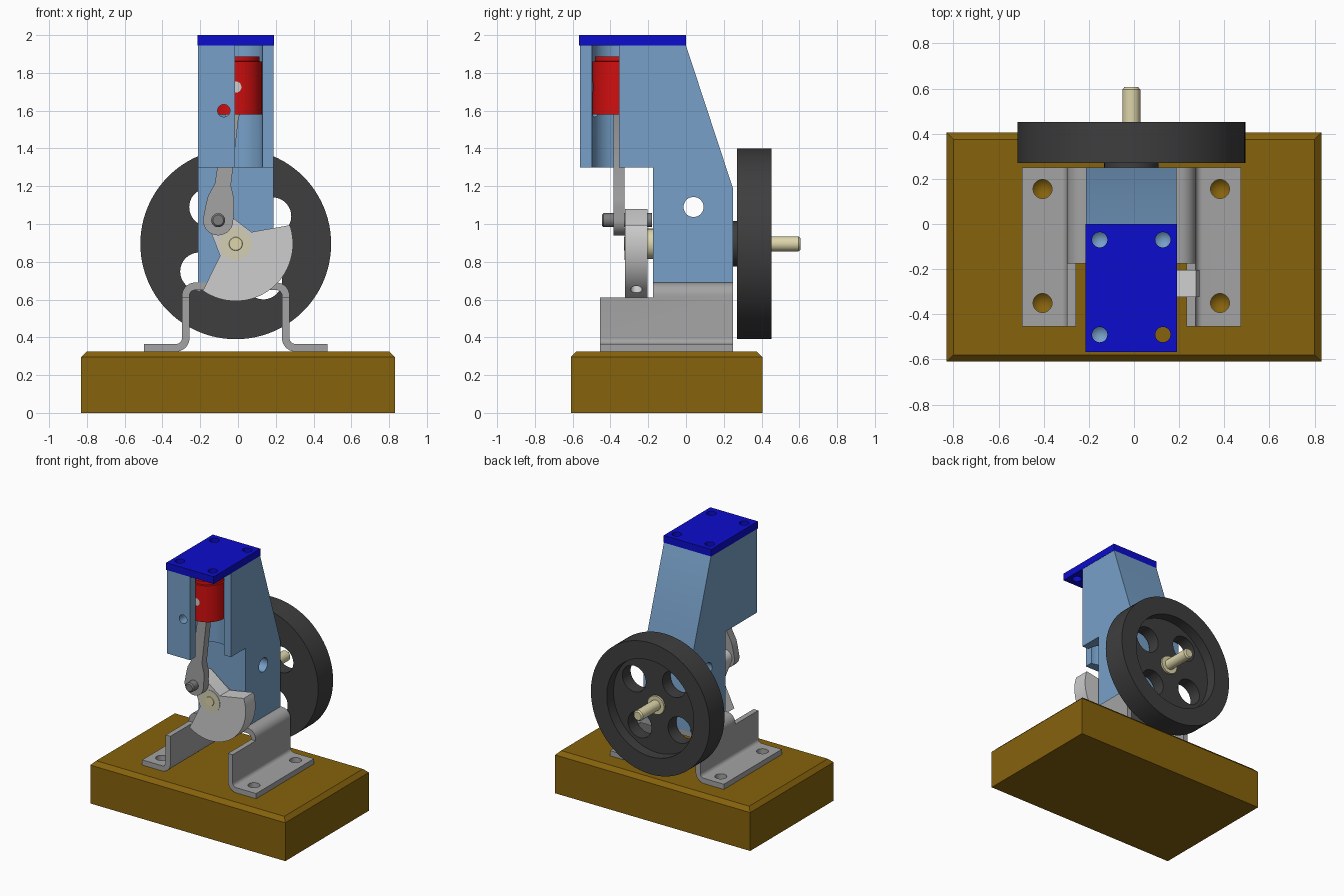
import bpy, bmesh, math
from mathutils import Vector

if "Cube" in bpy.data.objects:
    bpy.data.objects.remove(bpy.data.objects["Cube"])

CX, CZ = -0.012, 0.895          # shared centre line and shaft height
BORE_Y = -0.355


def material(name, rgb):
    m = bpy.data.materials.new(name)
    lin = [((c / 255 + 0.055) / 1.055) ** 2.4 if c > 10 else c / 255 / 12.92 for c in rgb]
    m.diffuse_color = (*lin, 1)
    m.use_nodes = True
    m.node_tree.nodes["Principled BSDF"].inputs["Base Color"].default_value = m.diffuse_color
    return m


WOOD = material("wood brown", (134, 98, 12))
STEEL_BLUE = material("steel blue", (119, 160, 200))
DEEP_BLUE = material("deep blue", (12, 12, 205))
RED = material("red", (210, 14, 14))
GREY = material("mid grey", (163, 163, 163))
PALE = material("pale grey", (205, 205, 205))
DARK = material("pin grey", (125, 125, 125))
BLACK = material("wheel charcoal", (62, 62, 62))
CREAM = material("cream", (222, 213, 170))
TINT = material("pale straw", (212, 207, 178))


def finish(name, bm, mat):
    bmesh.ops.remove_doubles(bm, verts=bm.verts, dist=1e-5)
    bmesh.ops.recalc_face_normals(bm, faces=bm.faces)
    me = bpy.data.meshes.new(name)
    bm.to_mesh(me)
    bm.free()
    ob = bpy.data.objects.new(name, me)
    bpy.context.collection.objects.link(ob)
    if mat:
        me.materials.append(mat)
    return ob


def prism(name, pts, axis, lo, hi, mat=None):
    """Extrude a 2D outline along an axis."""
    place = {'x': lambda a, b, h: (h, a, b),
             'y': lambda a, b, h: (a, h, b),
             'z': lambda a, b, h: (a, b, h)}[axis]
    bm = bmesh.new()
    rings = [[bm.verts.new(place(a, b, h)) for a, b in pts] for h in (lo, hi)]
    n = len(pts)
    for r in rings:
        bm.faces.new(r)
    for i in range(n):
        j = (i + 1) % n
        bm.faces.new((rings[0][i], rings[0][j], rings[1][j], rings[1][i]))
    return finish(name, bm, mat)


def arc(cx, cy, r, a0, a1, n=8):
    return [(cx + r * math.cos(math.radians(a0 + (a1 - a0) * i / n)),
             cy + r * math.sin(math.radians(a0 + (a1 - a0) * i / n))) for i in range(n + 1)]


def rod(name, c, r, axis, lo, hi, mat=None, n=48):
    return prism(name, arc(c[0], c[1], r, 0, 360, n)[:-1], axis, lo, hi, mat)


def box(name, x, y, z, mat=None):
    return prism(name, [(x[0], y[0]), (x[1], y[0]), (x[1], y[1]), (x[0], y[1])],
                 'z', z[0], z[1], mat)


def lathe(name, prof, centre, axis, mat, n=64):
    """Spin (radius, height) points about an axis; radius 0 closes the ends."""
    bm = bmesh.new()
    rings = []
    for r, h in prof:
        ring = []
        for i in range(n if r else 1):
            t = 2 * math.pi * i / n
            a, b = centre[0] + r * math.cos(t), centre[1] + r * math.sin(t)
            ring.append(bm.verts.new((a, h, b) if axis == 'y' else (a, b, h)))
        rings.append(ring)
    for p, q in zip(rings, rings[1:]):
        for i in range(n):
            j = (i + 1) % n
            f = [p[i % len(p)], p[j % len(p)], q[j % len(q)], q[i % len(q)]]
            bm.faces.new(list(dict.fromkeys(f)))
    return finish(name, bm, mat)


def cut(ob, *cutters):
    bpy.context.view_layer.objects.active = ob
    for c in cutters:
        m = ob.modifiers.new("cut", 'BOOLEAN')
        m.operation, m.solver, m.object = 'DIFFERENCE', 'EXACT', c
        bpy.ops.object.modifier_apply(modifier=m.name)
        bpy.data.objects.remove(c)


def along(pts, origin, degrees):
    """Turn local (u, v) points so that u runs along the given angle."""
    a = math.radians(degrees)
    return [(origin[0] + u * math.cos(a) - v * math.sin(a),
             origin[1] + u * math.sin(a) + v * math.cos(a)) for u, v in pts]


# Wooden base with chamfered top edge
base = box("wooden_base", (-0.83, 0.83), (-0.61, 0.405), (0, 0.325), WOOD)
bm = bmesh.new()
bm.from_mesh(base.data)
top = [e for e in bm.edges if all(v.co.z > 0.3 for v in e.verts)]
bmesh.ops.bevel(bm, geom=top, offset=0.03, segments=1, affect='EDGES')
bm.to_mesh(base.data)
bm.free()

# Folded mounting bracket, one hat section with its front web cut away
half = (arc(0.215, 0.62, 0.07, 90, 0) + arc(0.315, 0.395, 0.03, 180, 270)
        + [(0.485, 0.365), (0.485, 0.325)]
        + arc(0.315, 0.395, 0.07, 270, 180) + arc(0.215, 0.62, 0.03, 0, 90))
outline = [(CX + x, z) for x, z in half] + [(CX - x, z) for x, z in reversed(half)]
bracket = prism("mounting_bracket", outline, 'y', -0.455, 0.25, GREY)
cut(bracket, box("c", (-1, 1), (-1, -0.175), (0.61, 1)))

# Screw holes through the feet into the wood
for sx in (-1, 1):
    for y in (-0.35, 0.155):
        p = (CX + sx * 0.393, y)
        cut(bracket, rod("c", p, 0.042, 'z', 0.25, 0.5, n=32))
        cut(base, lathe("c", [(0, 0.14), (0.042, 0.18), (0.042, 0.4), (0, 0.4)], p, 'z', None, 32))

# Engine tower with cylinder bore, quarter cutaway and cross hole
tower = prism("engine_tower", [(-0.175, 0.69), (0.25, 0.69), (0.25, 1.185), (0, 1.945),
                               (-0.56, 1.945), (-0.56, 1.3), (-0.175, 1.3)],
              'x', CX - 0.2, CX + 0.2, STEEL_BLUE)
cut(tower,
    rod("c", (CX, BORE_Y), 0.143, 'z', 1.2, 2.1, n=64),
    box("c", (-0.015, 0.5), (-0.8, BORE_Y), (1.1, 2.2)),
    rod("c", (0.04, 1.09), 0.053, 'x', -0.5, 0.5),
    rod("c", (-0.075, 1.6), 0.033, 'y', -0.8, BORE_Y, n=32))

# Cylinder head plate with bolt holes running down into the tower
head = box("cylinder_head", (CX - 0.202, CX + 0.202), (-0.567, 0), (1.945, 2.0), DEEP_BLUE)
for sx in (-1, 1):
    for y in (-0.49, -0.07):
        p = (CX + sx * 0.14, y)
        cut(head, rod("c", p, 0.034, 'z', 1.8, 2.2, n=32))
        if sx < 0 or y > -0.3:
            cut(tower, lathe("c", [(0, 1.79), (0.034, 1.82), (0.034, 2.1), (0, 2.1)], p, 'z', None, 32))

# Hollow piston and wrist pin
piston = lathe("piston", [(0, 1.58), (0.14, 1.58), (0.14, 1.86), (0.127, 1.862),
                          (0.127, 1.887), (0, 1.887)], (CX, BORE_Y), 'z', RED)
cut(piston, rod("c", (CX, BORE_Y), 0.115, 'z', 1.5, 1.81))
rod("wrist_pin", (CX, 1.725), 0.03, 'y', -0.492, -0.22, PALE, 32)
cut(piston, rod("c", (CX, 1.725), 0.03, 'y', -0.6, -0.1, n=32))

# Connecting rod from crank pin to wrist pin
PIN = (-0.105, 1.02)
d = Vector((CX - PIN[0], 1.725 - PIN[1]))
side = [(0.08, 0.075), (0.12, 0.07), (0.19, 0.043), (0.55, 0.036)]
shape = (arc(0, 0, 0.08, 80, 280, 24) + [(u, -v) for u, v in side]
         + arc(d.length, 0, 0.07, -120, 120, 20) + side[::-1])
prism("connecting_rod", along(shape, PIN, math.degrees(math.atan2(d.y, d.x))),
      'y', -0.385, -0.325, GREY)

# Crank pin
lathe("crank_pin", [(0, -0.445), (0.028, -0.445), (0.037, -0.436), (0.037, -0.18), (0, -0.18)],
      PIN, 'y', DARK, 32)

# Counterweighted crank with radial set screw hole
shape = (arc(0.157, 0, 0.06, -60, 60, 12) + [(0, 0.104)]
         + arc(0, 0, 0.303, 108, 252, 48) + [(0, -0.104)])
crank = prism("counterweight_crank", along(shape, (CX, CZ), 127), 'y', -0.323, -0.203, PALE)
bore = rod("c", (0, 0), 0.03, 'z', 0.15, 0.4, n=24)
aim = math.radians(307)
for v in bore.data.vertices:
    x, y, z = v.co
    v.co = (CX + z * math.cos(aim) - x * math.sin(aim), y - 0.263,
            CZ + z * math.sin(aim) + x * math.cos(aim))
bm = bmesh.new()
bm.from_mesh(bore.data)
bmesh.ops.recalc_face_normals(bm, faces=bm.faces)
bm.to_mesh(bore.data)
bm.free()
cut(crank, bore)

# Shaft, its bushing and the ring at the crank face
lathe("drive_shaft", [(0, -0.329), (0.034, -0.329), (0.04, -0.32), (0.04, 0.595),
                      (0.031, 0.606), (0, 0.606)], (CX, CZ), 'y', CREAM, 32)
rod("shaft_bushing", (CX, CZ), 0.08, 'y', -0.21, -0.17, CREAM)
rod("shaft_ring", (CX, CZ), 0.085, 'y', -0.326, -0.32, TINT)
rod("shaft_collar", (CX, CZ), 0.07, 'y', 0.36, 0.385, CREAM)

# Flywheel: hub, rim, recessed web and four holes
wheel = lathe("flywheel", [(0, 0.25), (0.12, 0.25), (0.12, 0.27), (0.505, 0.27), (0.505, 0.452),
                           (0.37, 0.452), (0.37, 0.37), (0, 0.37)], (CX, CZ), 'y', BLACK, 96)
for k in range(4):
    a = math.radians(37 + 90 * k)
    cut(wheel, rod("c", (CX + 0.243 * math.cos(a), CZ + 0.243 * math.sin(a)), 0.1, 'y', 0.1, 0.6))

# Smooth the round surfaces, keep edges sharp
for ob in bpy.context.scene.objects:
    bpy.ops.object.select_all(action='DESELECT')
    ob.select_set(True)
    bpy.context.view_layer.objects.active = ob
    bpy.ops.object.shade_smooth_by_angle(angle=math.radians(30))
